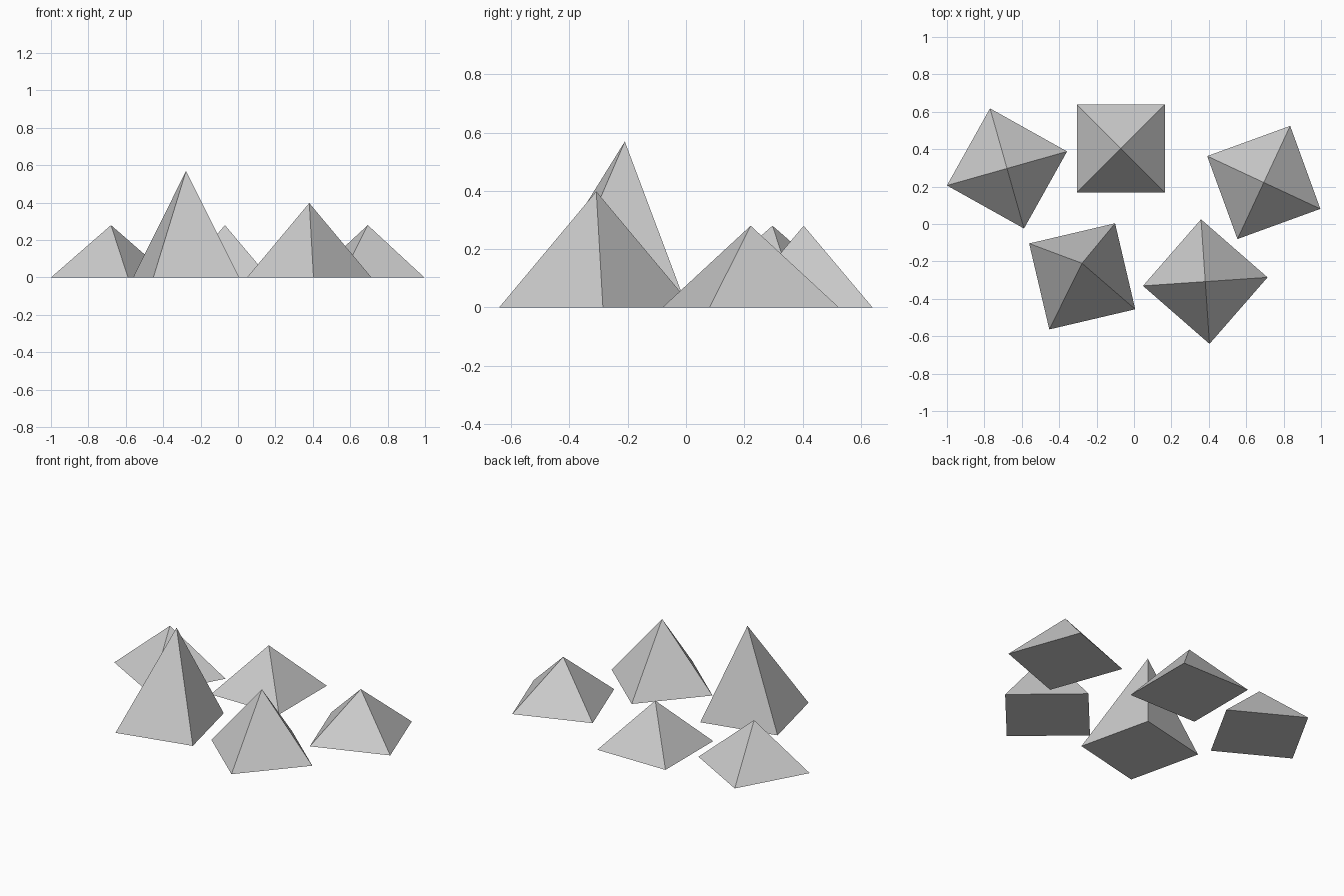
import bpy
import bmesh
from math import radians, sqrt
from mathutils import Matrix

if "Cube" in bpy.data.objects:
    bpy.data.objects.remove(bpy.data.objects["Cube"])

SIDE = 0.472  # every pyramid shares the same square base


def pyramid(name, x, y, height, turn, lean=(0, 0)):
    """Square pyramid standing on the ground, with an optional shifted apex."""
    bm = bmesh.new()
    bmesh.ops.create_cone(bm, cap_ends=True, segments=4, radius1=SIDE / sqrt(2),
                          radius2=0, depth=height,
                          matrix=Matrix.Translation((x, y, height / 2))
                          @ Matrix.Rotation(radians(45 + turn), 4, 'Z'))
    bmesh.ops.remove_doubles(bm, verts=bm.verts, dist=1e-4)
    for v in bm.verts:
        if v.co.z > height / 2:
            v.co.x += lean[0]
            v.co.y += lean[1]
    bmesh.ops.recalc_face_normals(bm, faces=bm.faces)
    mesh = bpy.data.meshes.new(name)
    bm.to_mesh(mesh)
    bm.free()
    bpy.context.collection.objects.link(bpy.data.objects.new(name, mesh))


# Low pyramids at the back
pyramid("left_pyramid", -0.679, 0.297, 0.28, -29.2)
pyramid("back_pyramid", -0.07, 0.404, 0.28, 0)
pyramid("right_pyramid", 0.694, 0.222, 0.28, 20)

# Taller pyramids at the front, the tallest with an off-centre peak
pyramid("front_tall_pyramid", -0.277, -0.28, 0.569, 13.2, lean=(-0.001, 0.07))
pyramid("front_medium_pyramid", 0.381, -0.308, 0.398, -41.1)
